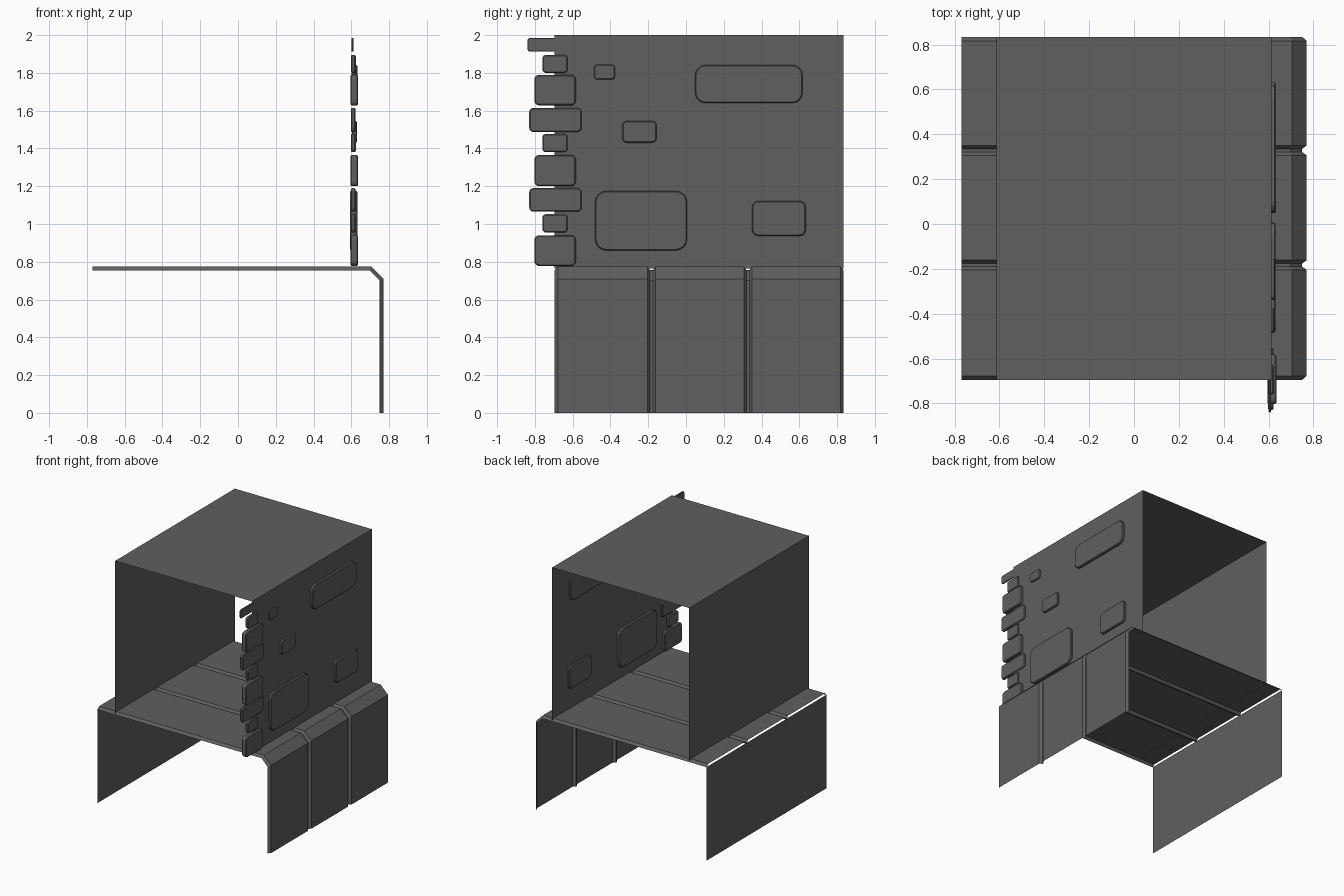
import bpy, math

if "Cube" in bpy.data.objects:
    bpy.data.objects.remove(bpy.data.objects["Cube"])

mat = bpy.data.materials.new("dark warm grey")
mat.diffuse_color = (0.120, 0.112, 0.117, 1.0)
mat.use_nodes = True
mat.node_tree.nodes["Principled BSDF"].inputs["Base Color"].default_value = mat.diffuse_color

FRONT, BACK = -0.695, 0.835
WALL_X = 0.613


def make(name, verts, faces):
    me = bpy.data.meshes.new(name)
    me.from_pydata(verts, [], faces)
    me.update()
    me.materials.append(mat)
    ob = bpy.data.objects.new(name, me)
    bpy.context.collection.objects.link(ob)
    return ob


def loft(name, sections):
    """Skin open polylines of equal length into a thin sheet."""
    n = len(sections[0])
    verts = [v for s in sections for v in s]
    faces = [(i * n + j, i * n + j + 1, (i + 1) * n + j + 1, (i + 1) * n + j)
             for i in range(len(sections) - 1) for j in range(n - 1)]
    return make(name, verts, faces)


def rounded_plate(name, y0, y1, z0, z1, x0, x1, r, c=0.006):
    """Plate facing +x with rounded corners and chamfered rims."""
    def ring(x, inset):
        a0, a1, b0, b1 = y0 + inset, y1 - inset, z0 + inset, z1 - inset
        rr = max(r - inset, 0.004)
        corners = [(a1 - rr, b1 - rr, 0), (a0 + rr, b1 - rr, 90),
                   (a0 + rr, b0 + rr, 180), (a1 - rr, b0 + rr, 270)]
        return [(x, cy + rr * math.cos(math.radians(s + k * 22.5)),
                 cz + rr * math.sin(math.radians(s + k * 22.5)))
                for cy, cz, s in corners for k in range(5)]
    c = min(c, (x1 - x0) * 0.3)
    rings = [ring(x0, c), ring(x0 + c, 0), ring(x1 - c, 0), ring(x1, c)]
    n = len(rings[0])
    faces = [(i * n + j, i * n + (j + 1) % n, (i + 1) * n + (j + 1) % n, (i + 1) * n + j)
             for i in range(3) for j in range(n)]
    faces += [tuple(reversed(range(n))), tuple(range(3 * n, 4 * n))]
    return make(name, [v for q in rings for v in q], faces)


# Upper cover: two walls and a roof, open at front and back
loft("upper_cover", [[(-WALL_X, y, 0.765), (-WALL_X, y, 2.0), (WALL_X, y, 2.0), (WALL_X, y, 0.765)]
                     for y in (BACK, FRONT)])

# Lower panels: shelf and right side, with grooves and chamfered ends
raised = [(-0.77, 0.775), (0.705, 0.775), (0.77, 0.71), (0.77, 0.0)]
sunken = [(-0.77, 0.755), (0.697, 0.755), (0.75, 0.702), (0.75, 0.0)]
steps = [(FRONT, sunken), (FRONT + 0.018, raised)]
for g in (-0.183, 0.328):
    steps += [(g - 0.022, raised), (g - 0.007, sunken), (g + 0.007, sunken), (g + 0.022, raised)]
steps += [(BACK - 0.018, raised), (BACK, sunken)]
loft("shelf_and_side_panel", [[(x, y, z) for x, z in prof] for y, prof in reversed(steps)])

# Lower left side: flat sheet
loft("left_side_panel", [[(-0.77, y, 0.0), (-0.77, y, 0.757)] for y in (BACK, FRONT)])

# Stacked blocks along the front edge of the right wall
kinds = {"narrow": (-0.76, -0.627, 0.597, 0.624, 0.018),
         "middle": (-0.803, -0.583, 0.595, 0.635, 0.025),
         "wide": (-0.83, -0.553, 0.597, 0.622, 0.022)}
blocks = [("narrow", 1.80, 1.895), ("middle", 1.628, 1.79), ("wide", 1.487, 1.615),
          ("narrow", 1.38, 1.477), ("middle", 1.20, 1.365), ("wide", 1.065, 1.19),
          ("narrow", 0.955, 1.052), ("middle", 0.778, 0.94)]
for i, (kind, z0, z1) in enumerate(blocks):
    y0, y1, x0, x1, r = kinds[kind]
    rounded_plate(f"edge_block_{i + 1}", y0, y1, z0, z1, x0, x1, r)
rounded_plate("edge_block_top", -0.84, -0.66, 1.912, 1.985, 0.601, 0.612, 0.016)

# Raised plates on the right wall
rounded_plate("long_plate", 0.048, 0.618, 1.64, 1.842, 0.60, 0.633, 0.055)
rounded_plate("small_plate", -0.338, -0.155, 1.43, 1.546, 0.603, 0.63, 0.025)
rounded_plate("tiny_plate", -0.487, -0.375, 1.765, 1.845, 0.606, 0.625, 0.018)
rounded_plate("large_plate", -0.482, 0.006, 0.86, 1.175, 0.592, 0.632, 0.06)
rounded_plate("square_plate", 0.35, 0.634, 0.937, 1.122, 0.597, 0.632, 0.032)
